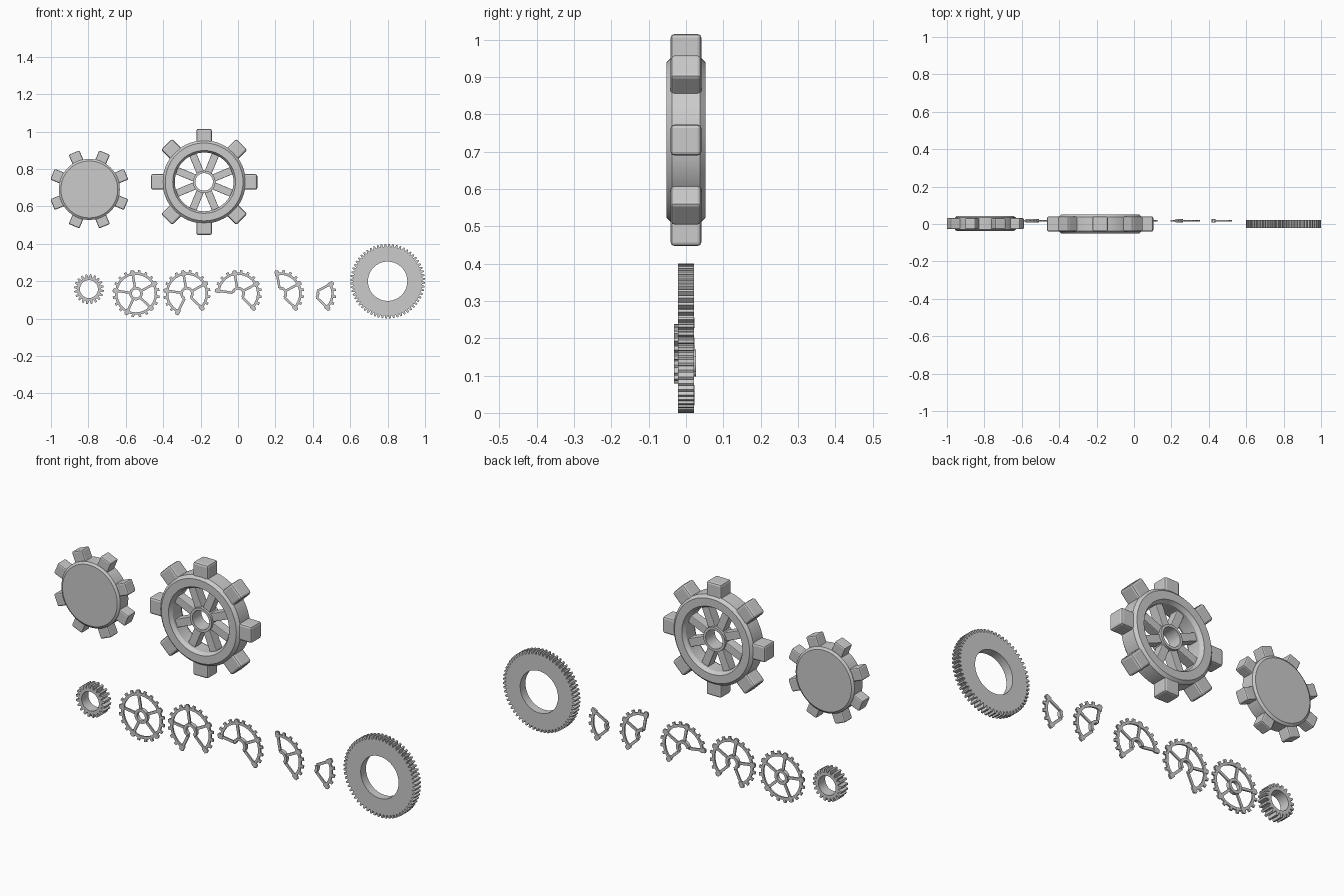
import bpy, bmesh
from math import cos, sin, radians, pi, tau
from mathutils import Matrix

if "Cube" in bpy.data.objects:
    bpy.data.objects.remove(bpy.data.objects["Cube"])


def finish(bm, name, cx, cz, bevel=0):
    bmesh.ops.remove_doubles(bm, verts=bm.verts, dist=1e-5)
    bmesh.ops.recalc_face_normals(bm, faces=bm.faces)
    me = bpy.data.meshes.new(name)
    bm.to_mesh(me)
    bm.free()
    ob = bpy.data.objects.new(name, me)
    bpy.context.collection.objects.link(ob)
    ob.location = (cx, 0, cz)
    bpy.ops.object.select_all(action='DESELECT')
    ob.select_set(True)
    bpy.context.view_layer.objects.active = ob
    if bevel:
        m = ob.modifiers.new("edge_bevel", 'BEVEL')
        m.width, m.segments = bevel, 2
    else:
        bpy.ops.object.shade_smooth_by_angle(angle=radians(25))
    return ob


def sweep(bm, sections, closed):
    """Join equal cross-sections of (r, angle, y) points into a solid."""
    rows = [[bm.verts.new((r * cos(a), y, r * sin(a))) for r, a, y in s] for s in sections]
    n, k = len(rows), len(rows[0])
    for i in range(n if closed else n - 1):
        p, q = rows[i], rows[(i + 1) % n]
        for j in range(k):
            bm.faces.new((p[j], p[(j + 1) % k], q[(j + 1) % k], q[j]))
    if not closed:
        bm.faces.new(rows[0])
        bm.faces.new(rows[-1])


def lathe(bm, profile, n=64, a0=0.0, a1=tau):
    closed = abs(a1 - a0 - tau) < 1e-4
    steps = n if closed else n + 1
    sweep(bm, [[(r, a0 + (a1 - a0) * i / n, y) for r, y in profile]
               for i in range(steps)], closed)


def rect(r0, r1, y0, y1):
    return [(r0, y0), (r1, y0), (r1, y1), (r0, y1)]


def block(bm, a, r0, r1, w, y0, y1):
    """Box pointing outward at angle a."""
    mat = (Matrix.Rotation(-a, 4, 'Y') @ Matrix.Translation(((r0 + r1) / 2, (y0 + y1) / 2, 0))
           @ Matrix.Diagonal((r1 - r0, y1 - y0, w, 1)))
    bmesh.ops.create_cube(bm, size=1, matrix=mat)


def blocks(name, cx, cz, n, start, *dims, bevel):
    bm = bmesh.new()
    for i in range(n):
        block(bm, start + i * tau / n, *dims)
    finish(bm, name, cx, cz, bevel)


def toothed_ring(name, cx, cz, n, hole, root, tip, y0, y1):
    secs = []
    for i in range(n):
        for f, r in ((0, root), (.2, root), (.42, tip), (.78, tip)):
            a = (i + f) * tau / n
            secs.append([(q, a, y) for q, y in rect(hole, r, y0, y1)])
    bm = bmesh.new()
    sweep(bm, secs, True)
    finish(bm, name, cx, cz)


def spoked_gear(name, cx, cz, sectors):
    """Thin gear with five sectors, or a piece of it."""
    bm = bmesh.new()
    step, a0 = tau / 5, radians(-44)
    a1 = a0 + sectors * step
    lathe(bm, rect(.100, .113, .014, .022), sectors * 12, a0, a1)
    lathe(bm, rect(.022, .036, .009, .027), sectors * 8, a0, a1)
    for i in range(sectors + (sectors < 5)):
        a = a0 + i * step
        block(bm, a, .030, .105, .013, .0145, .0215)
        block(bm, a, .097, .122, .023, .0135, .0225)
    for i in range(sectors * 4 + (sectors < 5)):
        block(bm, a0 + i * step / 4, .108, .126, .014, .014, .022)
    finish(bm, name, cx, cz)


# solid gear: disc with chamfered faces and eight blocky teeth
bm = bmesh.new()
lathe(bm, [(0, -.038), (.152, -.038), (.163, -.030), (.163, .034), (.152, .042), (0, .042)])
finish(bm, "solid_gear_disc", -.795, .691)
blocks("solid_gear_teeth", -.795, .691, 8, pi / 8, .14, .213, .062, -.028, .032, bevel=.007)

# large wheel: chamfered rim, hub, spokes and teeth
WX, WZ = -.181, .731
bm = bmesh.new()
lathe(bm, [(.157, -.034), (.168, -.052), (.208, -.052), (.222, -.038),
           (.222, .038), (.208, .052), (.168, .052), (.157, .034)])
finish(bm, "wheel_rim", WX, WZ)
bm = bmesh.new()
lathe(bm, rect(.047, .060, -.036, .036), 40)
finish(bm, "wheel_hub", WX, WZ)
blocks("wheel_spokes", WX, WZ, 8, pi / 8, .053, .165, .040, -.024, .024, bevel=.003)
blocks("wheel_teeth", WX, WZ, 8, 0, .20, .284, .083, -.041, .041, bevel=.010)

# toothed rings
toothed_ring("small_pinion", -.797, .158, 20, .048, .063, .080, -.032, .021)
toothed_ring("large_ring_gear", .80, .20, 60, .105, .184, .200, -.021, .021)

# spoked gear and its progressively smaller pieces
for name, x, count in (("spoked_gear", -.545, 5), ("four_fifths_gear", -.273, 4),
                       ("three_fifths_gear", .001, 3), ("two_fifths_gear", .227, 2),
                       ("one_fifth_gear", .399, 1)):
    spoked_gear(name, x, .134, count)
